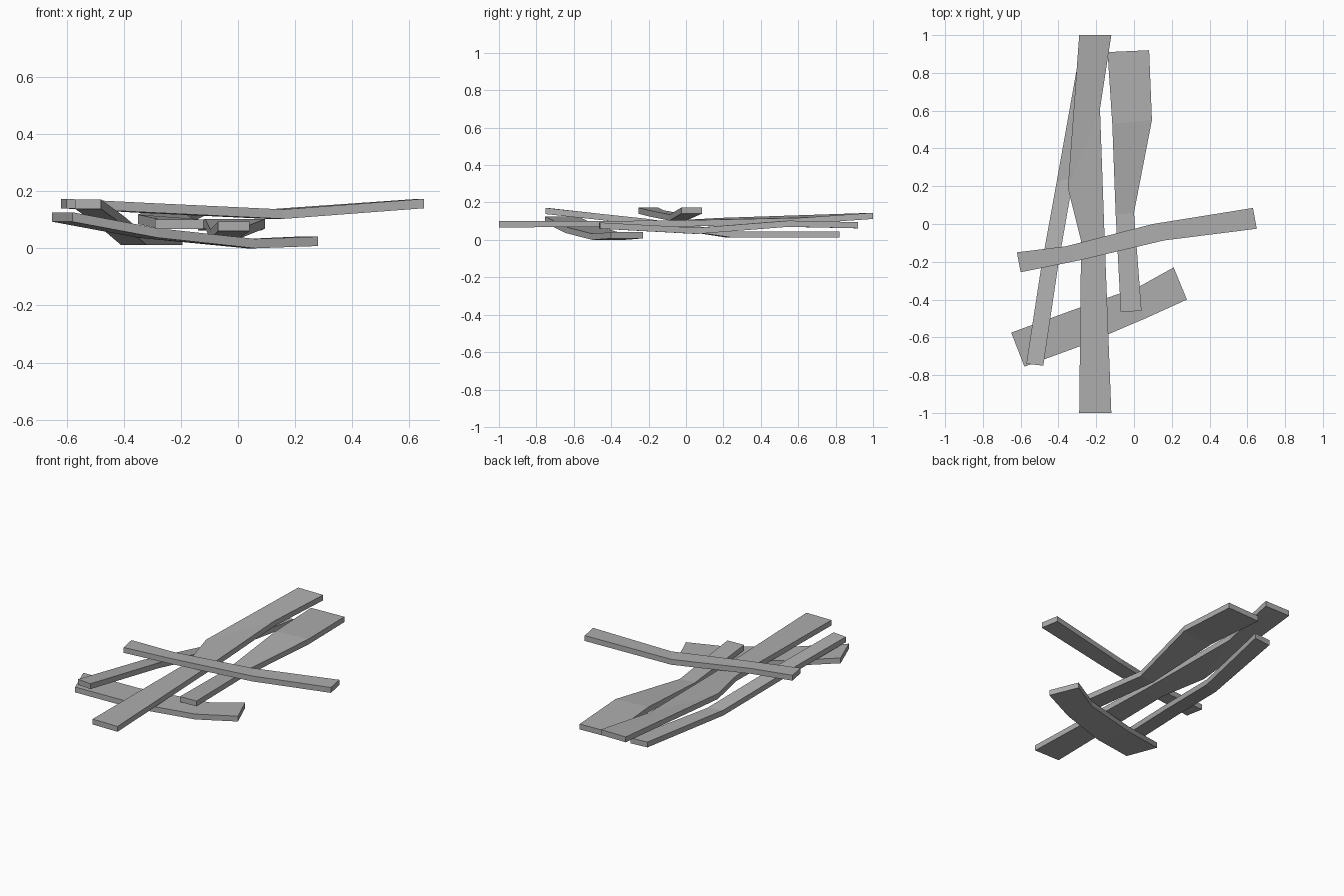
import bpy
import bmesh

cube = bpy.data.objects.get("Cube")
if cube:
    bpy.data.objects.remove(cube, do_unlink=True)

THICK = 0.033

# One weathered grey for every board
grey = bpy.data.materials.new("board_grey")
grey.use_nodes = True
colour = (0.42, 0.42, 0.42, 1)
grey.diffuse_color = colour
grey.node_tree.nodes["Principled BSDF"].inputs["Base Color"].default_value = colour


def plank(name, sections):
    """Loft a bent board; each section is (left x, y), (right x, y), underside z."""
    bm = bmesh.new()
    rings = []
    for left, right, z in sections:
        corners = [(*left, z), (*right, z), (*right, z + THICK), (*left, z + THICK)]
        rings.append([bm.verts.new(c) for c in corners])
    for a, b in zip(rings, rings[1:]):
        for i in range(4):
            j = (i + 1) % 4
            bm.faces.new((a[i], a[j], b[j], b[i]))
    bm.faces.new(rings[0])
    bm.faces.new(rings[-1])
    bmesh.ops.recalc_face_normals(bm, faces=bm.faces)
    mesh = bpy.data.meshes.new(name)
    bm.to_mesh(mesh)
    bm.free()
    mesh.materials.append(grey)
    obj = bpy.data.objects.new(name, mesh)
    bpy.context.collection.objects.link(obj)
    return obj


# Longest board, running front to back
plank("long_plank", [
    ((-.29, -1), (-.12, -1), .067),
    ((-.28, -.09), (-.155, -.09), .07),
    ((-.35, .19), (-.18, .61), .085),
    ((-.29, 1), (-.12, 1), .112),
])

# Shorter board beside it, flaring towards the back
plank("flared_plank", [
    ((-.07, -.465), (.04, -.46), .06),
    ((-.097, .05), (0, .06), .032),
    ((-.115, .53), (.095, .55), .07),
    ((-.14, .91), (.08, .92), .062),
])

# Board that slopes down under the longest one
plank("sloping_plank", [
    ((-.57, -.74), (-.48, -.75), .138),
    ((-.49, -.22), (-.4, -.21), .08),
    ((-.41, .22), (-.32, .25), .012),
    ((-.305, .81), (-.195, .82), .012),
])

# Low board across the front
plank("low_cross_plank", [
    ((-.65, -.575), (-.58, -.755), .093),
    ((-.35, -.465), (-.28, -.645), .037),
    ((.03, -.33), (.06, -.5), 0),
    ((.21, -.23), (.28, -.4), .008),
])

# Top board crossing over the pile
plank("top_cross_plank", [
    ((-.62, -.15), (-.6, -.255), .14),
    ((-.36, -.118), (-.3, -.195), .125),
    ((.1, 0), (.16, -.087), .103),
    ((.63, .085), (.65, -.025), .14),
])
